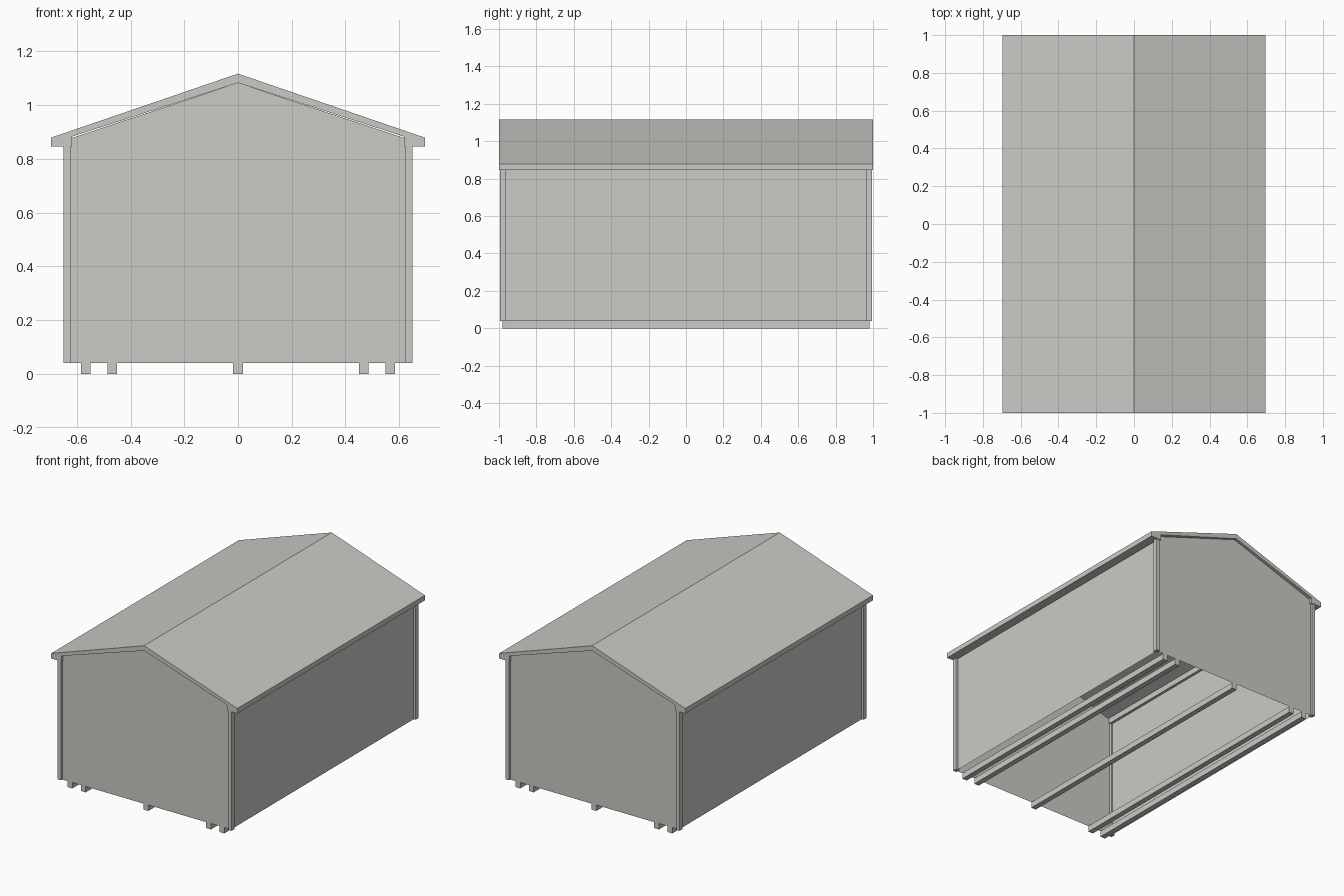
import bpy

if "Cube" in bpy.data.objects:
    bpy.data.objects.remove(bpy.data.objects["Cube"])

paint = bpy.data.materials.new("warm grey")
paint.diffuse_color = (0.60, 0.59, 0.56, 1)
paint.use_nodes = True
paint.node_tree.nodes["Principled BSDF"].inputs["Base Color"].default_value = paint.diffuse_color


def make(name, verts, faces):
    me = bpy.data.meshes.new(name)
    me.from_pydata(verts, [], faces)
    me.materials.append(paint)
    ob = bpy.data.objects.new(name, me)
    bpy.context.collection.objects.link(ob)
    return ob


def prism(name, profile, y0, y1):
    """Extrude an anticlockwise x/z outline (seen from the front) along y."""
    n = len(profile)
    verts = [(x, y, z) for y in (y0, y1) for x, z in profile]
    faces = [tuple(range(n)), tuple(reversed(range(n, 2 * n)))]
    faces += [(i, i + n, (i + 1) % n + n, (i + 1) % n) for i in range(n)]
    return make(name, verts, faces)


def box(name, x0, x1, y0, y1, z0, z1):
    return prism(name, [(x0, z0), (x1, z0), (x1, z1), (x0, z1)], y0, y1)


BASE, WALL_X, WALL_Y = 0.04, 0.635, 0.982

# roof: thick gable shell with dropped eaves
prism("roof", [(-0.695, 0.845), (-0.617, 0.845), (-0.617, 0.883), (0, 1.083),
               (0.617, 0.883), (0.617, 0.845), (0.695, 0.845), (0.695, 0.879),
               (0, 1.117), (-0.695, 0.879)], -1, 1)

# sheet walls, open underneath
gable = [(-WALL_X, BASE), (WALL_X, BASE), (WALL_X, 0.872), (0, 1.083), (-WALL_X, 0.872)]
for name, s in (("front_wall", -1), ("back_wall", 1)):
    pts = [(-s * x, s * WALL_Y, z) for x, z in gable]
    make(name, pts, [(0, 1, 2, 3, 4)])
for name, s in (("left_wall", -1), ("right_wall", 1)):
    make(name, [(s * WALL_X, s * y, z) for y, z in
                ((-WALL_Y, BASE), (WALL_Y, BASE), (WALL_Y, 0.872), (-WALL_Y, 0.872))],
         [(0, 1, 2, 3)])

# corner trims
for sx in (-1, 1):
    for sy in (-1, 1):
        xs = sorted((sx * 0.624, sx * 0.65))
        ys = sorted((sy * 0.965, sy * 0.995))
        box("corner_trim", *xs, *ys, BASE, 0.85)

# floor skids
for x in (-0.567, -0.468, 0, 0.468, 0.567):
    box("skid", x - 0.018, x + 0.018, -WALL_Y, WALL_Y, 0, BASE)
